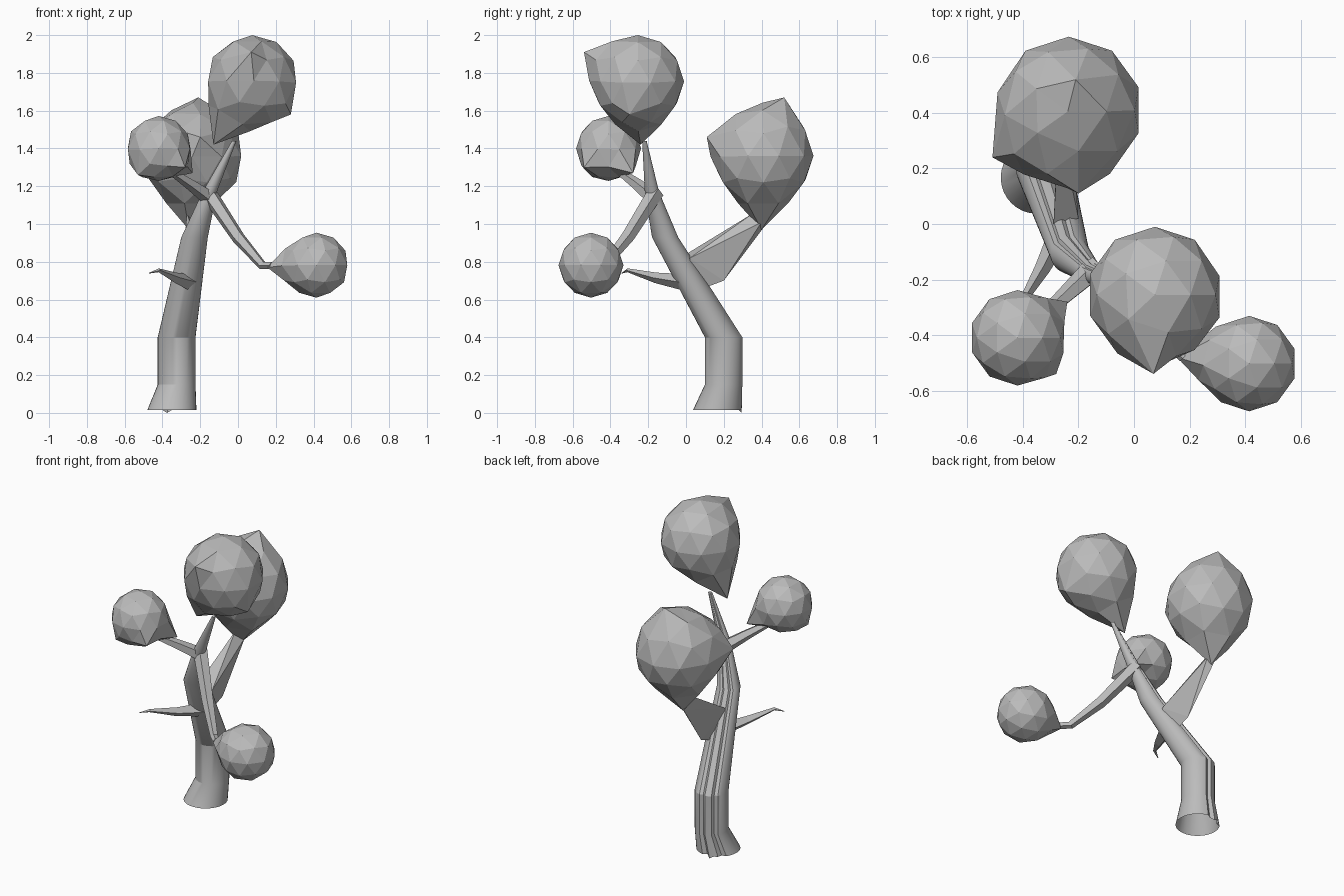
import bpy, bmesh, math
from mathutils import Vector

cube = bpy.data.objects.get("Cube")
if cube:
    bpy.data.objects.remove(cube)

grey = bpy.data.materials.new("plain_grey")
grey.use_nodes = True
tone = (0.5, 0.5, 0.5, 1)
grey.diffuse_color = tone
grey.node_tree.nodes["Principled BSDF"].inputs["Base Color"].default_value = tone


def finish(bm, name, smooth=False):
    bmesh.ops.recalc_face_normals(bm, faces=bm.faces)
    mesh = bpy.data.meshes.new(name)
    bm.to_mesh(mesh)
    bm.free()
    mesh.materials.append(grey)
    obj = bpy.data.objects.new(name, mesh)
    bpy.context.collection.objects.link(obj)
    if smooth:
        bpy.ops.object.select_all(action="DESELECT")
        obj.select_set(True)
        bpy.context.view_layer.objects.active = obj
        bpy.ops.object.shade_smooth_by_angle(angle=math.radians(25))
    return obj


def skin(bm, rings):
    """Join successive rings of vertices with quads."""
    for a, b in zip(rings, rings[1:]):
        n = len(a)
        for i in range(n):
            j = (i + 1) % n
            bm.faces.new((a[i], a[j], b[j], b[i]))


def trunk(name, sections, sides=32):
    """Level rings, open below, with two narrow bark grooves at the back."""
    bm = bmesh.new()
    rings = []
    for x, y, z, r in sections:
        ring = []
        for i in range(sides):
            a = math.tau * i / sides
            k = 0.86 if i in (8, 12) else 1
            ring.append(bm.verts.new((x + k * r * math.cos(a), y + k * r * math.sin(a), z)))
        rings.append(ring)
    rings[0][9].co.z = 0
    skin(bm, rings)
    bm.faces.new(rings[-1])
    return finish(bm, name, True)


def branch(name, path, radii, sides=5):
    """Tapered limb with rings square to the path."""
    bm = bmesh.new()
    pts = [Vector(p) for p in path]
    rings = []
    for i, (p, r) in enumerate(zip(pts, radii)):
        d = pts[min(i + 1, len(pts) - 1)] - pts[max(i - 1, 0)]
        side = d.cross(Vector((0, 0, 1))).normalized()
        up = side.cross(d).normalized()
        rings.append([bm.verts.new(p + r * (side * math.cos(math.tau * k / sides)
                                            + up * math.sin(math.tau * k / sides)))
                      for k in range(sides)])
    skin(bm, rings)
    bm.faces.new(rings[0])
    bm.faces.new(rings[-1])
    return finish(bm, name)


def foliage(name, centre, radius, peaks, spread=0.15):
    """Faceted ball with single corners drawn out to the given peaks."""
    bm = bmesh.new()
    bmesh.ops.create_icosphere(bm, subdivisions=2, radius=radius)
    c = Vector(centre)
    for v in bm.verts:
        v.co += c
    for peak in peaks:
        p = Vector(peak)
        tip = min(bm.verts, key=lambda v: (v.co - p).length)
        shift = p - tip.co
        for e in tip.link_edges:
            e.other_vert(tip).co += shift * spread
        tip.co = p
    return finish(bm, name)


# Leaning trunk with flared foot
trunk("trunk", [
    (-0.35, 0.167, 0.015, 0.13),
    (-0.325, 0.2, 0.15, 0.1),
    (-0.325, 0.2, 0.4, 0.1),
    (-0.23, -0.11, 0.93, 0.07),
    (-0.15, -0.18, 1.17, 0.038),
    (-0.02, -0.22, 1.44, 0.012),
])

# Side limbs
branch("front_left_branch",
       [(-0.16, -0.16, 1.17), (0.0, -0.31, 0.93), (0.13, -0.43, 0.78), (0.18, -0.48, 0.78)],
       [0.045, 0.036, 0.024, 0.02])
branch("front_right_branch",
       [(-0.14, -0.16, 1.13), (-0.25, -0.26, 1.21), (-0.37, -0.37, 1.29)],
       [0.045, 0.032, 0.018])
branch("bare_twig",
       [(-0.25, 0.0, 0.69), (-0.33, -0.16, 0.715), (-0.42, -0.31, 0.755), (-0.47, -0.34, 0.74)],
       [0.045, 0.028, 0.01, 0.002], 4)

# Broad wedge limb at the back
bm = bmesh.new()
for co in [(-0.25, 0.04, 0.64), (-0.25, 0.2, 0.7), (-0.29, 0.0, 0.84), (-0.2, 0.02, 0.82),
           (-0.27, 0.41, 0.98), (-0.23, 0.4, 1.01), (-0.27, 0.36, 1.06)]:
    bm.verts.new(co)
bmesh.ops.convex_hull(bm, input=bm.verts)
finish(bm, "back_branch")

# Foliage clusters
foliage("top_foliage", (0.075, -0.255, 1.755), 0.245,
        [(0.07, -0.54, 1.91), (-0.13, -0.24, 1.42), (0.28, -0.3, 1.58)])
foliage("back_foliage", (-0.235, 0.41, 1.36), 0.265,
        [(-0.21, 0.52, 1.67), (-0.51, 0.24, 1.38), (-0.26, 0.4, 0.97), (-0.2, 0.11, 1.46)], 0.2)
foliage("front_right_foliage", (-0.42, -0.41, 1.4), 0.172,
        [(-0.24, -0.28, 1.27), (-0.28, -0.54, 1.3), (-0.53, -0.5, 1.26)], 0.1)
foliage("front_left_foliage", (0.415, -0.503, 0.782), 0.172,
        [(0.155, -0.48, 0.77)], 0.2)
